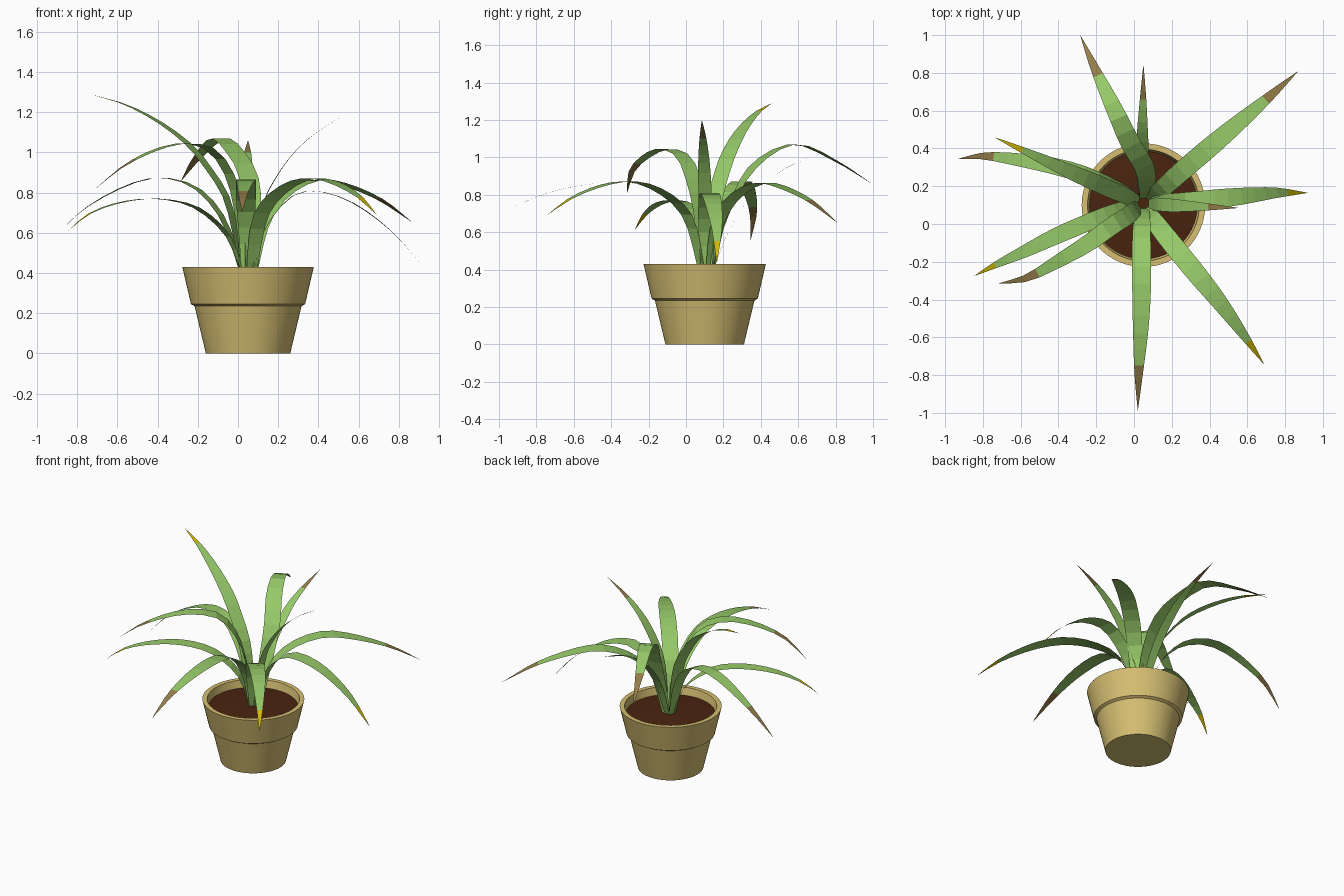
import bpy, bmesh, math
from mathutils import Vector

if "Cube" in bpy.data.objects:
    bpy.data.objects.remove(bpy.data.objects["Cube"])

CX, CY = 0.05, 0.1


def material(name, srgb):
    m = bpy.data.materials.new(name)
    m.diffuse_color = [((c + 0.055) / 1.055) ** 2.4 if c > 0.04 else c / 12.92 for c in srgb] + [1]
    m.use_nodes = True
    m.node_tree.nodes["Principled BSDF"].inputs["Base Color"].default_value = m.diffuse_color
    return m


CLAY = material("tan clay", (0.84, 0.75, 0.45))
SOIL = material("dark soil", (0.29, 0.14, 0.06))
GREEN = material("leaf green", (0.59, 0.79, 0.41))
BROWN = material("dry brown", (0.58, 0.49, 0.29))
YELLOW = material("tip yellow", (0.82, 0.73, 0.02))


def make_object(name, bm, mats):
    me = bpy.data.meshes.new(name)
    bm.to_mesh(me)
    bm.free()
    for m in mats:
        me.materials.append(m)
    ob = bpy.data.objects.new(name, me)
    bpy.context.collection.objects.link(ob)
    return ob


def lathe(name, profile, mat, sides=64):
    bm = bmesh.new()
    vs = [bm.verts.new((CX + r, CY, z)) for r, z in profile]
    es = [bm.edges.new(p) for p in zip(vs, vs[1:])]
    bmesh.ops.spin(bm, geom=vs + es, cent=(CX, CY, 0), axis=(0, 0, 1),
                   angle=2 * math.pi, steps=sides, use_duplicate=False)
    bmesh.ops.remove_doubles(bm, verts=bm.verts, dist=1e-5)
    bmesh.ops.recalc_face_normals(bm, faces=bm.faces)
    ob = make_object(name, bm, [mat])
    bpy.ops.object.select_all(action='DESELECT')
    ob.select_set(True)
    bpy.context.view_layer.objects.active = ob
    bpy.ops.object.shade_smooth_by_angle(angle=math.radians(30))
    return ob


# Pot with overhanging rim, hollow above the soil
lathe("pot", [(0, 0), (0.21, 0), (0.266, 0.235), (0.284, 0.245), (0.327, 0.43),
              (0.296, 0.43), (0.275, 0.33), (0, 0.33)], CLAY)
# Soil, slightly mounded
lathe("soil", [(0, 0.39), (0.15, 0.387), (0.288, 0.378), (0.272, 0.34), (0, 0.34)], SOIL)


def resample(points, n):
    """Smooth curve through the points, cut in n equal lengths."""
    p = [Vector(q) for q in points]
    p = [2 * p[0] - p[1]] + p + [2 * p[-1] - p[-2]]
    dense = []
    for i in range(1, len(p) - 2):
        a, b, c, d = p[i - 1:i + 3]
        for k in range(20):
            t = k / 20
            dense.append(0.5 * (2 * b + (c - a) * t + (2 * a - 5 * b + 4 * c - d) * t * t
                                + (3 * b - a - 3 * c + d) * t ** 3))
    dense.append(p[-2])
    acc = [0]
    for a, b in zip(dense, dense[1:]):
        acc.append(acc[-1] + (b - a).length)
    out, j = [], 0
    for i in range(n + 1):
        s = acc[-1] * i / n
        while j < len(acc) - 2 and acc[j + 1] < s:
            j += 1
        out.append(dense[j].lerp(dense[j + 1], (s - acc[j]) / (acc[j + 1] - acc[j])))
    return out


def leaf(name, points, width, tip, n=16):
    """Arching ribbon, level across, tapering to a coloured tip."""
    first = Vector(points[0])
    out = Vector((first.x - 0.05, first.y - 0.11, 0)).normalized() * 0.025
    base = Vector((0.05, 0.11, 0.37)) + out
    path = resample([base] + points, n)
    flat = Vector((points[-1][0] - base.x, points[-1][1] - base.y, 0)).normalized()
    bm = bmesh.new()
    rows = []
    for i, c in enumerate(path):
        t = i / n
        d = path[min(i + 1, n)] - path[max(i - 1, 0)]
        d.z = 0
        d = (d + flat * 0.06).normalized()
        side = Vector((-d.y, d.x, 0))
        # widens from the base, then tapers to a point
        w = 0.55 + 0.45 * math.sin(min(t / 0.4, 1) * math.pi / 2)
        if t > 0.5:
            w = 1 - ((t - 0.5) / 0.5) ** 1.6
        w *= width / 2
        if i == n:
            rows.append([bm.verts.new(c)])
        else:
            rows.append([bm.verts.new(c - side * w), bm.verts.new(c + side * w)])
    tip_rows = 2 if tip is YELLOW else 3
    for i, (a, b) in enumerate(zip(rows, rows[1:])):
        f = bm.faces.new([a[1], a[0]] + b)
        f.material_index = 1 if i >= n - tip_rows else 0
    return make_object(name, bm, [GREEN, tip])


# Leaves: centre-line points from near the base to the tip
leaf("leaf_back_left", [(0.07, 0.19, 0.61), (0.055, 0.30, 0.87), (-0.02, 0.43, 1.01),
                        (-0.10, 0.60, 1.07), (-0.205, 0.82, 0.97), (-0.285, 1.0, 0.855)], 0.105, BROWN)
leaf("leaf_back", [(0.045, 0.23, 0.61), (0.045, 0.34, 0.775), (0.045, 0.50, 0.92),
                   (0.048, 0.66, 1.0), (0.05, 0.845, 1.06)], 0.065, BROWN)
leaf("leaf_back_right", [(0.13, 0.17, 0.65), (0.23, 0.26, 0.79), (0.37, 0.38, 0.86),
                         (0.50, 0.49, 0.85), (0.70, 0.66, 0.77), (0.87, 0.81, 0.65)], 0.105, BROWN)
leaf("leaf_right", [(0.12, 0.11, 0.59), (0.23, 0.115, 0.75), (0.355, 0.125, 0.81),
                    (0.55, 0.145, 0.76), (0.75, 0.165, 0.62), (0.92, 0.165, 0.435)], 0.1, YELLOW)
leaf("leaf_front_right", [(0.105, 0.02, 0.66), (0.19, -0.09, 0.79), (0.32, -0.25, 0.865),
                          (0.45, -0.41, 0.86), (0.59, -0.60, 0.79), (0.69, -0.745, 0.69)], 0.105, YELLOW)
leaf("leaf_front", [(0.045, 0.056, 0.56), (0.04, -0.035, 0.73), (0.04, -0.20, 0.84), (0.04, -0.36, 0.865),
                    (0.035, -0.57, 0.85), (0.025, -0.785, 0.795), (0.02, -0.99, 0.70)], 0.1, BROWN)
leaf("leaf_front_left_high", [(0.01, 0.08, 0.67), (-0.03, 0.045, 0.86), (-0.117, -0.01, 1.0),
                              (-0.24, -0.10, 1.045), (-0.39, -0.19, 1.02), (-0.565, -0.285, 0.935),
                              (-0.72, -0.315, 0.81)], 0.095, BROWN)
leaf("leaf_front_left_low", [(-0.03, 0.09, 0.55), (-0.117, 0.06, 0.66), (-0.24, 0.01, 0.74),
                             (-0.415, -0.065, 0.77), (-0.59, -0.15, 0.75), (-0.74, -0.22, 0.695),
                             (-0.845, -0.275, 0.61)], 0.09, YELLOW)
leaf("leaf_left", [(-0.06, 0.17, 0.64), (-0.167, 0.22, 0.79), (-0.29, 0.27, 0.86), (-0.44, 0.31, 0.87),
                   (-0.61, 0.34, 0.81), (-0.79, 0.36, 0.70), (-0.93, 0.345, 0.555)], 0.09, BROWN)
leaf("leaf_left_high", [(-0.045, 0.15, 0.74), (-0.14, 0.19, 0.91), (-0.24, 0.235, 1.035),
                        (-0.39, 0.30, 1.15), (-0.565, 0.38, 1.24), (-0.74, 0.46, 1.29)], 0.09, YELLOW)
leaf("leaf_right_high", [(0.117, 0.105, 0.71), (0.18, 0.10, 0.86), (0.28, 0.095, 1.0),
                         (0.405, 0.09, 1.11), (0.555, 0.085, 1.20)], 0.07, BROWN)
